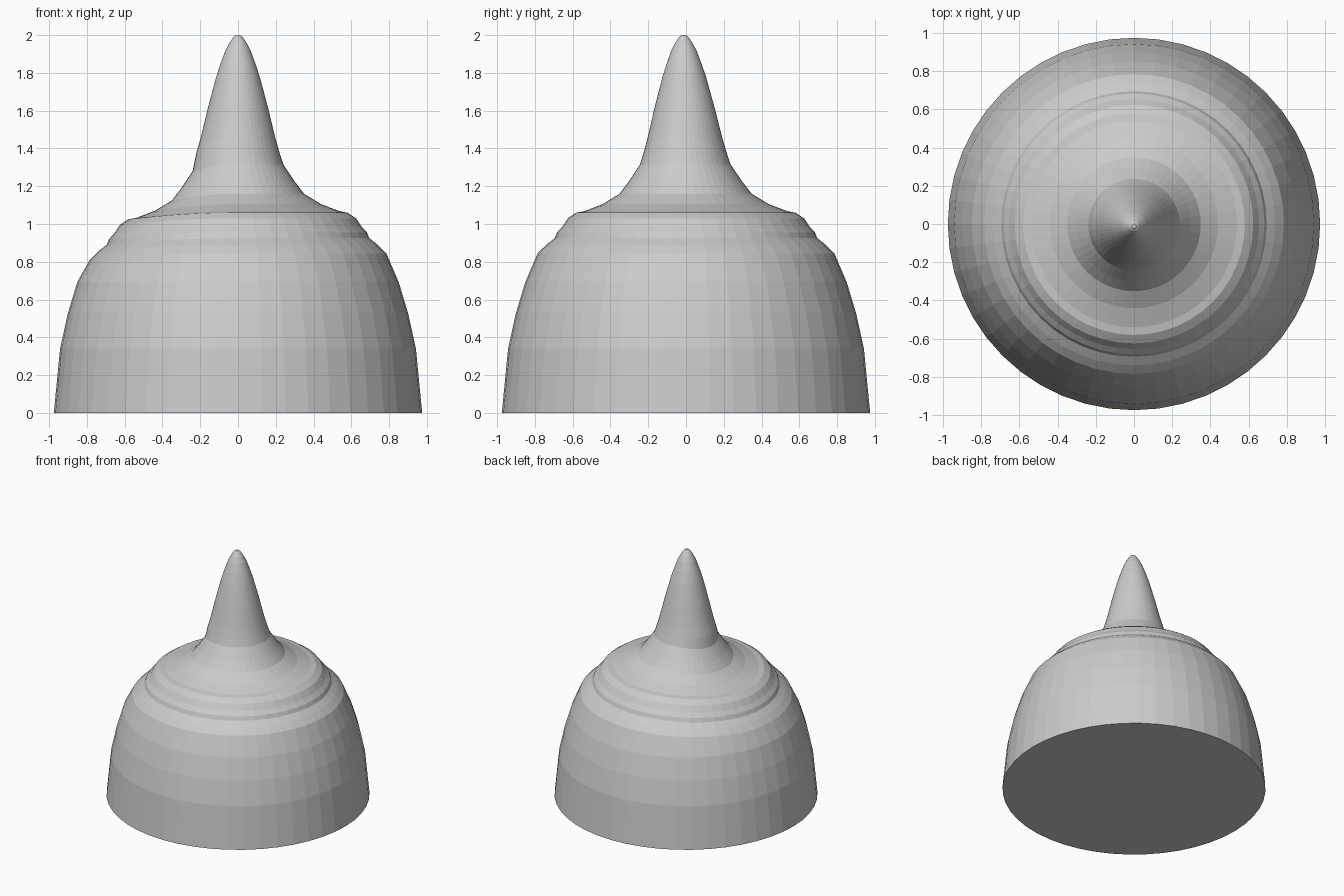
import bpy, bmesh
from math import cos, sin, tau

if "Cube" in bpy.data.objects:
    bpy.data.objects.remove(bpy.data.objects["Cube"])

SIDES = 48

# (radius, height) half-profile, base to tip
dome = [(0.975, 0), (0.942, 0.34), (0.90, 0.53), (0.85, 0.695), (0.785, 0.845),
        (0.74, 0.89), (0.695, 0.925), (0.683, 0.955), (0.655, 0.985),
        (0.625, 1.03), (0.58, 1.06)]
spike = [(0.54, 1.067), (0.44, 1.105), (0.35, 1.16), (0.30, 1.225), (0.24, 1.315),
         (0.222, 1.37), (0.202, 1.44), (0.182, 1.52), (0.163, 1.60),
         (0.142, 1.68), (0.118, 1.77), (0.092, 1.85), (0.066, 1.92),
         (0.045, 1.96), (0.025, 1.99), (0.012, 2.0)]


def lathe(name, profile):
    """Revolve a profile; the shoulder sags slightly on the left side."""
    bm = bmesh.new()
    rings = []
    for r, z in profile:
        lean = -0.012 * max(0, min(1, z - 1))
        ring = []
        for i in range(SIDES):
            a = tau * i / SIDES
            sag = 0.035 * max(0, -cos(a)) ** 2 if 0.8 < z < 1.35 else 0
            ring.append(bm.verts.new((r * cos(a), r * sin(a) + lean, z - sag)))
        rings.append(ring)
    for low, high in zip(rings, rings[1:]):
        for i in range(SIDES):
            j = (i + 1) % SIDES
            bm.faces.new((low[i], low[j], high[j], high[i]))
    bm.faces.new(rings[0][::-1])
    bm.faces.new(rings[-1])
    mesh = bpy.data.meshes.new(name)
    bm.to_mesh(mesh)
    bm.free()
    obj = bpy.data.objects.new(name, mesh)
    bpy.context.collection.objects.link(obj)
    return obj


# Bell-shaped body flowing into the pointed spire
lathe("domed_body_with_spire", dome + spike)
